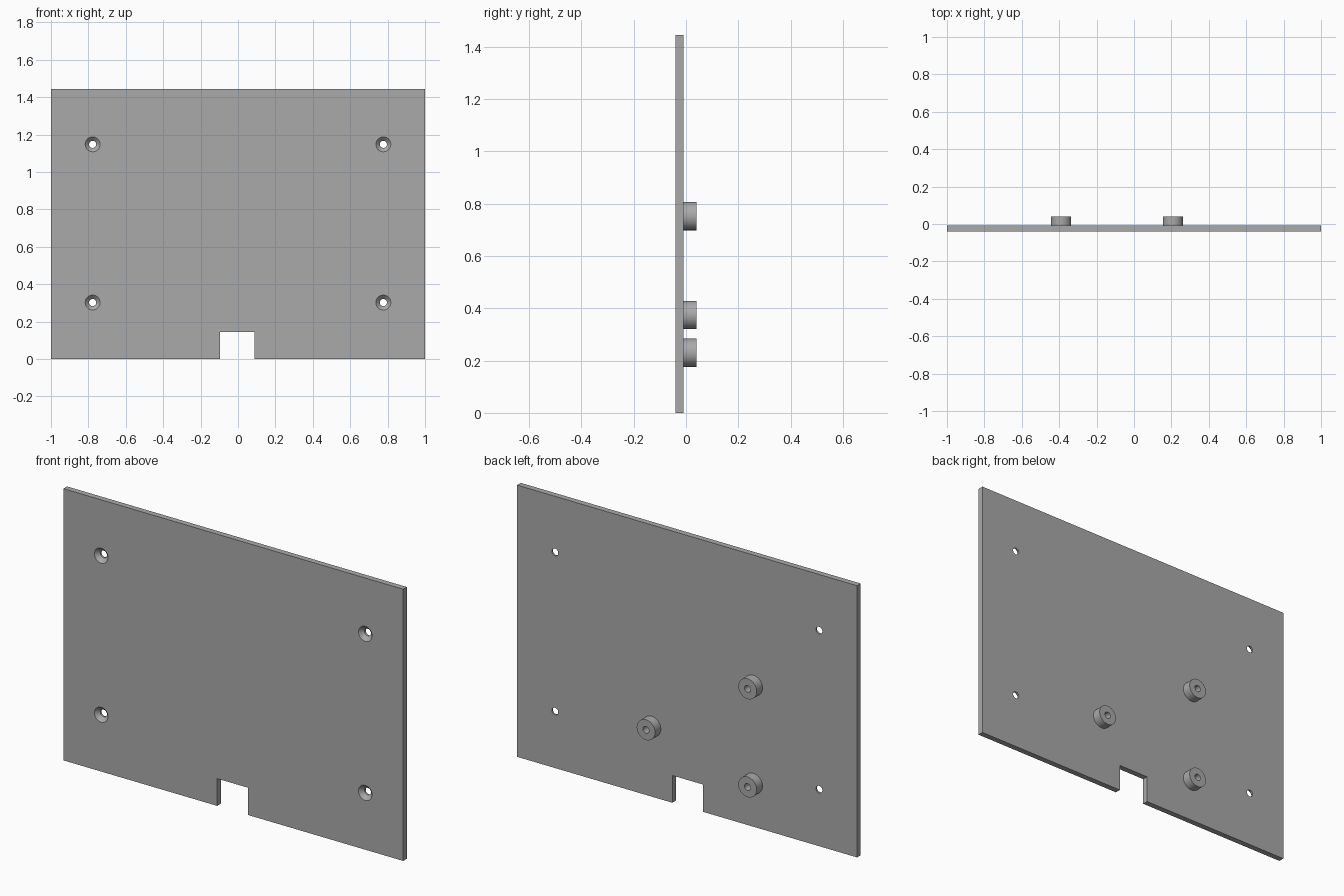
import bpy, bmesh, math
from mathutils import Vector

cube = bpy.data.objects.get("Cube")
if cube:
    bpy.data.objects.remove(cube, do_unlink=True)

FRONT, BACK, POST_END = -0.04, -0.009, 0.04
HEIGHT = 1.445

grey = bpy.data.materials.new("plain grey")
grey.use_nodes = True
colour = (0.4, 0.4, 0.4, 1)
grey.diffuse_color = colour
grey.node_tree.nodes["Principled BSDF"].inputs["Base Color"].default_value = colour


def finish(bm, name):
    bmesh.ops.recalc_face_normals(bm, faces=bm.faces)
    mesh = bpy.data.meshes.new(name)
    bm.to_mesh(mesh)
    bm.free()
    mesh.materials.append(grey)
    obj = bpy.data.objects.new(name, mesh)
    bpy.context.collection.objects.link(obj)
    return obj


def smooth(obj):
    bpy.ops.object.select_all(action='DESELECT')
    obj.select_set(True)
    bpy.context.view_layer.objects.active = obj
    bpy.ops.object.shade_smooth_by_angle(angle=math.radians(30))


def lathe(name, profile, x, z):
    """Spin a (radius, y) profile around an axis along y at x, z."""
    bm = bmesh.new()
    verts = [bm.verts.new((r, y, 0)) for r, y in profile]
    edges = [bm.edges.new(pair) for pair in zip(verts, verts[1:])]
    bmesh.ops.spin(bm, geom=verts + edges, cent=(0, 0, 0), axis=(0, 1, 0),
                   angle=math.tau, steps=48, use_duplicate=False)
    bmesh.ops.remove_doubles(bm, verts=bm.verts, dist=1e-5)
    bmesh.ops.translate(bm, verts=bm.verts, vec=(x, 0, z))
    return finish(bm, name)


# Flat panel with a cable notch in the bottom edge
outline = [(-1, 0), (-0.095, 0), (-0.095, 0.145), (0.087, 0.145),
           (0.087, 0), (1, 0), (1, HEIGHT), (-1, HEIGHT)]
bm = bmesh.new()
face = bm.faces.new([bm.verts.new((x, FRONT, z)) for x, z in outline])
extruded = bmesh.ops.extrude_face_region(bm, geom=[face])["geom"]
bmesh.ops.translate(bm, vec=Vector((0, BACK - FRONT, 0)),
                    verts=[v for v in extruded if isinstance(v, bmesh.types.BMVert)])
panel = finish(bm, "panel")

# Countersunk screw holes, open to the front
sink = [(0, FRONT - 0.01), (0.05, FRONT - 0.01), (0.019, FRONT + 0.021),
        (0.019, BACK + 0.01), (0, BACK + 0.01)]
for x in (-0.777, 0.777):
    for z in (0.302, 1.148):
        cutter = lathe("screw_hole_cutter", sink, x, z)
        cutter.hide_render = True
        mod = panel.modifiers.new("screw hole", 'BOOLEAN')
        mod.operation = 'DIFFERENCE'
        mod.solver = 'EXACT'
        mod.object = cutter
        bpy.context.view_layer.objects.active = panel
        bpy.ops.object.modifier_apply(modifier=mod.name)
        bpy.data.objects.remove(cutter, do_unlink=True)
smooth(panel)

# Round standoffs on the back, each with a blind bore
post = [(0, BACK), (0.054, BACK), (0.054, POST_END), (0.018, POST_END),
        (0.018, BACK + 0.005), (0, BACK + 0.005)]
for name, x, z in (("upper_right_standoff", -0.39, 0.752),
                   ("lower_right_standoff", -0.39, 0.23),
                   ("left_standoff", 0.208, 0.374)):
    smooth(lathe(name, post, x, z))
